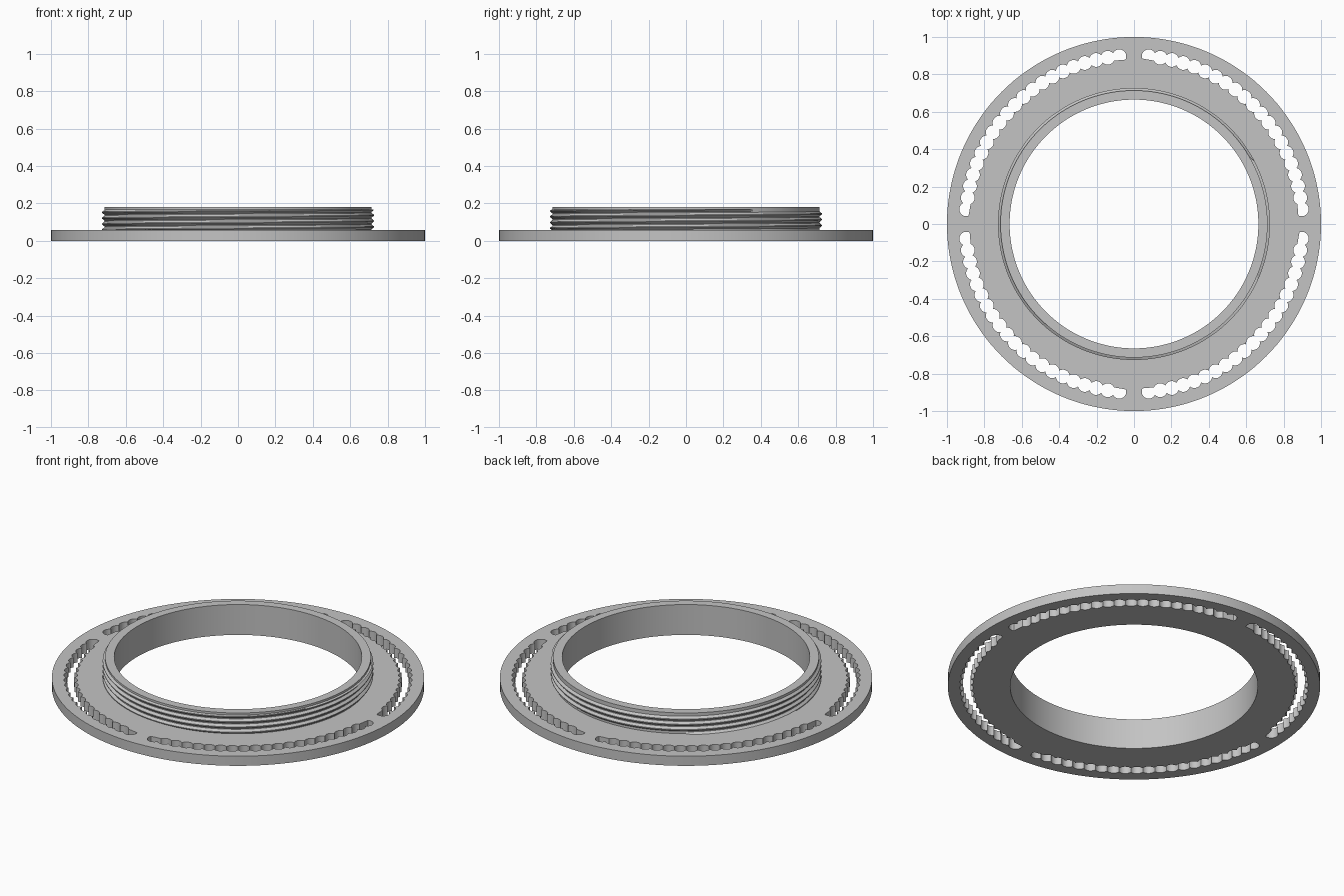
import bpy, bmesh, math
from mathutils import Vector

cube = bpy.data.objects.get("Cube")
if cube:
    bpy.data.objects.remove(cube, do_unlink=True)

SEGS = 144
BORE, FLANGE_H, TOP = 0.665, 0.057, 0.18
ROOT, CREST, PITCH = 0.714, 0.727, 0.031
THREAD_TOP = 0.168

grey = bpy.data.materials.new("plain grey")
grey.use_nodes = True
grey.diffuse_color = (0.55, 0.55, 0.55, 1)
grey.node_tree.nodes["Principled BSDF"].inputs["Base Color"].default_value = (0.55, 0.55, 0.55, 1)


def polar(r, a):
    return Vector((r * math.cos(a), r * math.sin(a)))


def ring(r):
    return [polar(r, 2 * math.pi * i / SEGS) for i in range(SEGS)]


def finish(obj):
    obj.data.materials.clear()
    obj.data.materials.append(grey)
    bpy.ops.object.select_all(action="DESELECT")
    obj.select_set(True)
    bpy.context.view_layer.objects.active = obj
    bpy.ops.object.shade_smooth_by_angle(angle=math.radians(25))


# Scalloped slot: outline of a chain of overlapping drilled holes
def slot_outline(start, holes=21, step=math.radians(4), radius=0.9, hole=0.037):
    half = step / 2
    lens = math.acos(radius * math.sin(half) / hole)
    outer = math.pi / 2 + half - lens
    inner = math.pi / 2 - half - lens

    def arc(i, a0, a1, n):
        a = start + i * step
        return [polar(radius, a) + polar(hole, a + a0 + (a1 - a0) * k / n) for k in range(n)]

    pts = []
    for i in range(holes):
        if i == holes - 1:
            pts += arc(i, -outer, math.pi - inner, 18)
        else:
            pts += arc(i, -outer if i else -math.pi + inner - 0, outer, 8 if i else 18)
    for i in range(holes - 2, 0, -1):
        pts += arc(i, math.pi - inner, math.pi + inner, 8)
    # close on the first hole where its inner side meets the next one
    pts += arc(0, math.pi - inner, math.pi + inner, 8)[:1]
    return pts


# Flange: filled outline with bore and four slots, extruded
curve = bpy.data.curves.new("flange_outline", "CURVE")
curve.dimensions = "2D"
curve.fill_mode = "BOTH"
curve.extrude = FLANGE_H / 2
loops = [ring(1.0), ring(BORE)]
loops += [slot_outline(math.radians(5 + 90 * q)) for q in range(4)]
for pts in loops:
    spline = curve.splines.new("POLY")
    spline.points.add(len(pts) - 1)
    for point, co in zip(spline.points, pts):
        point.co = (co.x, co.y, 0, 1)
    spline.use_cyclic_u = True
helper = bpy.data.objects.new("flange_outline", curve)
bpy.context.collection.objects.link(helper)
bpy.context.view_layer.update()
mesh = bpy.data.meshes.new_from_object(helper.evaluated_get(bpy.context.evaluated_depsgraph_get()))
bpy.data.objects.remove(helper, do_unlink=True)
bm = bmesh.new()
bm.from_mesh(mesh)
bmesh.ops.translate(bm, vec=(0, 0, FLANGE_H / 2), verts=bm.verts)
bmesh.ops.remove_doubles(bm, verts=bm.verts, dist=1e-5)
bmesh.ops.recalc_face_normals(bm, faces=bm.faces)
bm.to_mesh(mesh)
bm.free()
flange = bpy.data.objects.new("flange", mesh)
bpy.context.collection.objects.link(flange)
finish(flange)

# Threaded collar: helical ridges, plain lip, top rim and bore wall
bm = bmesh.new()
turns = math.ceil((THREAD_TOP - FLANGE_H) / PITCH) + 1
profile = [(t + f, r) for t in range(-1, turns)
           for f, r in ((0, ROOT), (0.15, ROOT), (0.5, CREST), (0.65, CREST))]
columns = []
for i in range(SEGS + 1):
    a = 2 * math.pi * i / SEGS
    column = []
    for t, r in profile:
        z = FLANGE_H + PITCH * (t + i / SEGS)
        if z < FLANGE_H or z > THREAD_TOP:
            r = ROOT
        z = min(max(z, FLANGE_H), THREAD_TOP)
        column.append((r, z))
    column += [(ROOT, THREAD_TOP), (ROOT, TOP), (BORE, TOP), (BORE, FLANGE_H)]
    columns.append([bm.verts.new((*polar(r, a), z)) for r, z in column])
for left, right in zip(columns, columns[1:]):
    for k in range(len(left) - 1):
        bm.faces.new((left[k], right[k], right[k + 1], left[k + 1]))
bmesh.ops.remove_doubles(bm, verts=bm.verts, dist=1e-5)
bmesh.ops.dissolve_degenerate(bm, edges=bm.edges, dist=1e-6)
bmesh.ops.recalc_face_normals(bm, faces=bm.faces)
mesh = bpy.data.meshes.new("threaded_collar")
bm.to_mesh(mesh)
bm.free()
collar = bpy.data.objects.new("threaded_collar", mesh)
bpy.context.collection.objects.link(collar)
finish(collar)
